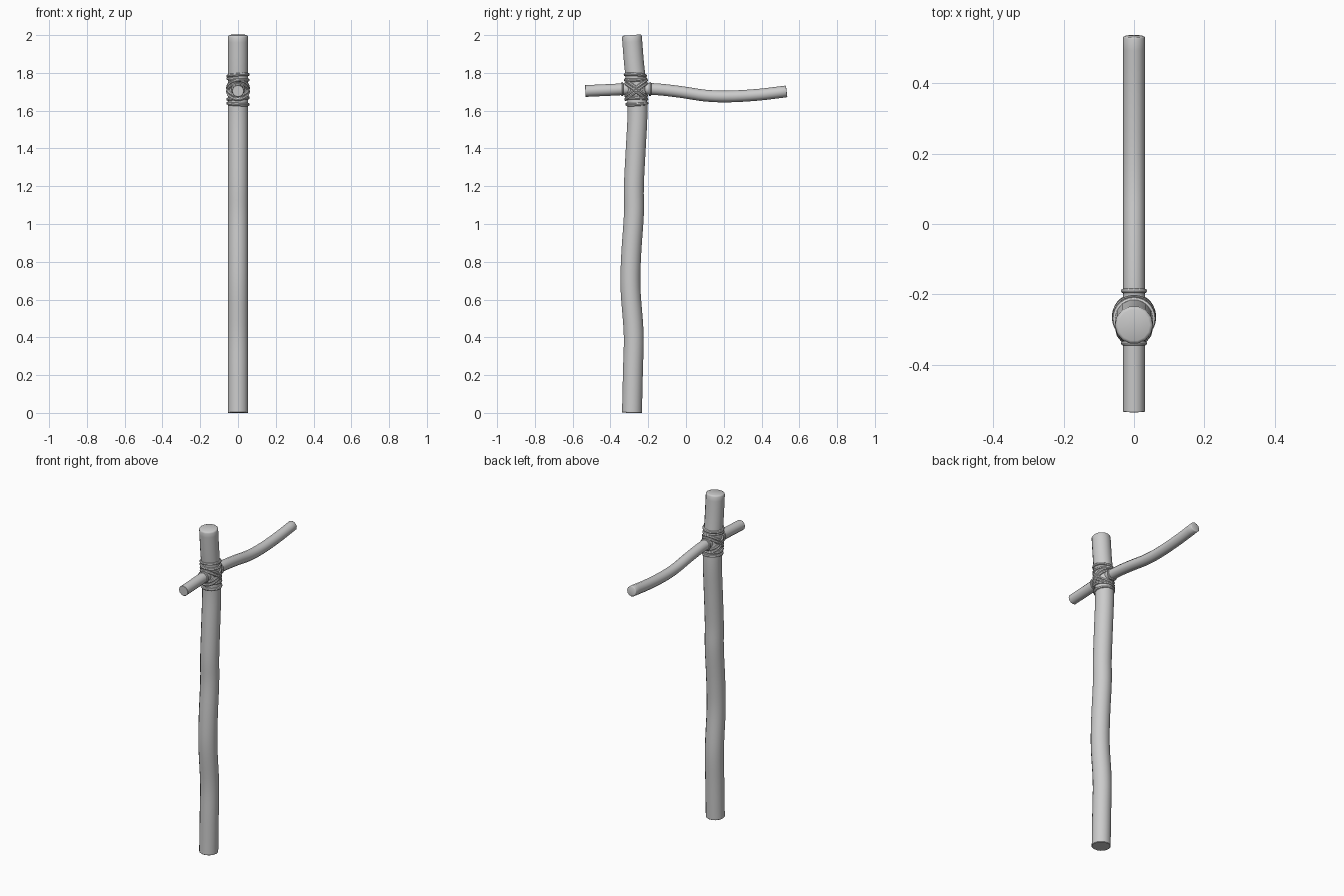
import bpy, bmesh, math
from mathutils import Vector

if "Cube" in bpy.data.objects:
    bpy.data.objects.remove(bpy.data.objects["Cube"])


def sweep(name, path, radii, ref, sides, closed=False, chamfer=0.0):
    """Sweep a round section along a path; ref fixes the section's orientation."""
    bm = bmesh.new()
    n = len(path)
    rings = []
    stations = []
    for i, p in enumerate(path):
        a = path[(i - 1) % n] if closed else path[max(i - 1, 0)]
        b = path[(i + 1) % n] if closed else path[min(i + 1, n - 1)]
        stations.append((p, (b - a).normalized(), radii[i]))
    if chamfer:
        p, t, r = stations[-1]
        stations[-1] = (p - t * chamfer, t, r)
        stations.append((p - t * chamfer * 0.3, t, r - chamfer * 0.35))
        stations.append((p, t, r - chamfer))
        p, t, r = stations[0]
        stations[0] = (p + t * chamfer * 0.3, t, r)
        stations.insert(0, (p, t, r - chamfer * 0.3))
    for p, t, r in stations:
        u = (ref - t * ref.dot(t)).normalized()
        v = t.cross(u)
        rings.append([bm.verts.new(p + (u * math.cos(w) + v * math.sin(w)) * r)
                      for w in (2 * math.pi * k / sides for k in range(sides))])
    m = len(rings)
    for i in range(m if closed else m - 1):
        r0, r1 = rings[i], rings[(i + 1) % m]
        for k in range(sides):
            j = (k + 1) % sides
            bm.faces.new((r0[k], r0[j], r1[j], r1[k]))
    if not closed:
        bm.faces.new(rings[0])
        bm.faces.new(rings[-1])
    bmesh.ops.recalc_face_normals(bm, faces=bm.faces)
    me = bpy.data.meshes.new(name)
    bm.to_mesh(me)
    bm.free()
    ob = bpy.data.objects.new(name, me)
    bpy.context.collection.objects.link(ob)
    bpy.ops.object.select_all(action='DESELECT')
    ob.select_set(True)
    bpy.context.view_layer.objects.active = ob
    bpy.ops.object.shade_smooth_by_angle(angle=math.radians(40))
    return ob


def smooth_path(pts, steps=4):
    """Catmull-Rom spline through (y, z) points in the x = 0 plane."""
    v = [Vector((0, *p)) for p in pts]
    v = [2 * v[0] - v[1]] + v + [2 * v[-1] - v[-2]]
    out = []
    for i in range(1, len(v) - 2):
        a, b, c, d = v[i - 1:i + 3]
        for s in range(steps):
            t = s / steps
            out.append(0.5 * (2 * b + (c - a) * t + (2 * a - 5 * b + 4 * c - d) * t * t
                              + (3 * b - a - 3 * c + d) * t ** 3))
    return out + [v[-2]]


X, Y, Z = Vector((1, 0, 0)), Vector((0, 1, 0)), Vector((0, 0, 1))

# Crooked upright post
post = smooth_path([(-0.286, 0), (-0.281, 0.22), (-0.277, 0.42), (-0.294, 0.66), (-0.29, 0.84),
                    (-0.276, 1.05), (-0.276, 1.2), (-0.266, 1.4), (-0.257, 1.58), (-0.262, 1.72),
                    (-0.276, 1.86), (-0.287, 2.0)])
for p in (post[0], post[-1]):
    p.z = round(p.z, 3)
sweep("post", post, [0.054] * len(post), X, 14, chamfer=0.009)

# Wavy branch crossing the post
branch = smooth_path([(-0.533, 1.704), (-0.4, 1.71), (-0.27, 1.716), (-0.15, 1.713), (-0.02, 1.698),
                      (0.1, 1.68), (0.22, 1.675), (0.38, 1.684), (0.533, 1.702)])
sweep("branch", branch, [0.031] * len(branch), X, 12, chamfer=0.004)


# Rope loops around the post: tilt lifts front against back, roll lifts one side
def rope_loop(name, y, z, r, tilt=0.0, roll=0.0, thick=0.009):
    pts = []
    for k in range(28):
        w = 2 * math.pi * k / 28
        s = math.sin(w)
        # steep loops flatten out as they pass over the branch
        pts.append(Vector((r * math.cos(w), y + r * s, z - tilt * s + roll * math.cos(w))))
    sweep(name, pts, [thick] * len(pts), Z, 8, closed=True)


for i, (y, z, roll) in enumerate([(-0.268, 1.788, 0.004), (-0.267, 1.766, -0.004),
                                  (-0.261, 1.664, 0.004), (-0.26, 1.636, -0.003)]):
    rope_loop(f"rope_band_{i + 1}", y, z, 0.053, tilt=0.003 * (-1) ** i, roll=roll)

# Crossed lashing: two pairs of opposed diagonal loops
for i, (tilt, dz) in enumerate([(0.042, 0.008), (-0.042, 0.008), (0.042, -0.01), (-0.042, -0.01)]):
    rope_loop(f"rope_cross_{i + 1}", -0.264, 1.712 + dz, 0.054, tilt=tilt)

# Small collars where the branch leaves the post
for name, y in (("rope_collar_front", -0.338), ("rope_collar_back", -0.19)):
    ring = [Vector((0.03 * math.cos(w), y, 1.714 + 0.03 * math.sin(w)))
            for w in (2 * math.pi * k / 20 for k in range(20))]
    sweep(name, ring, [0.007] * 20, Y, 8, closed=True)
